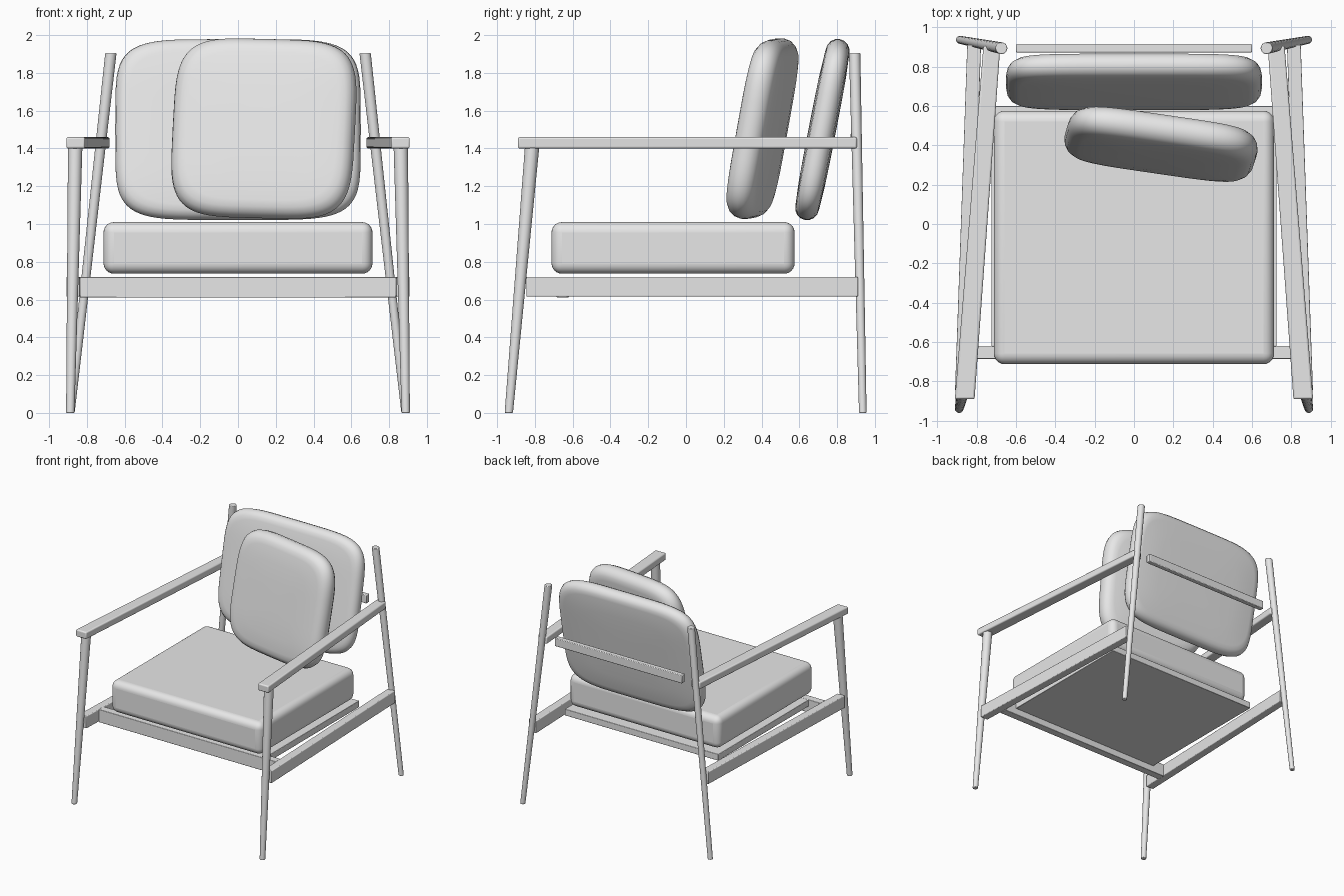
import bpy, bmesh, math
from mathutils import Matrix, Vector

if "Cube" in bpy.data.objects:
    bpy.data.objects.remove(bpy.data.objects["Cube"])

grey = bpy.data.materials.new("light_grey")
grey.diffuse_color = (0.8, 0.8, 0.8, 1)
grey.use_nodes = True
grey.node_tree.nodes["Principled BSDF"].inputs["Base Color"].default_value = grey.diffuse_color


def finish(name, bm, bevel=0.0, segments=2):
    bmesh.ops.recalc_face_normals(bm, faces=bm.faces)
    me = bpy.data.meshes.new(name)
    bm.to_mesh(me)
    bm.free()
    me.materials.append(grey)
    ob = bpy.data.objects.new(name, me)
    bpy.context.collection.objects.link(ob)
    if bevel:
        mod = ob.modifiers.new("bevel", "BEVEL")
        mod.width, mod.segments = bevel, segments
    bpy.context.view_layer.objects.active = ob
    ob.select_set(True)
    bpy.ops.object.shade_smooth_by_angle(angle=math.radians(35))
    ob.select_set(False)
    return ob


def loft(rings, caps=True):
    """Bridge a list of equal-length point loops into a closed skin."""
    bm = bmesh.new()
    loops = [[bm.verts.new(p) for p in r] for r in rings]
    n = len(loops[0])
    for a, b in zip(loops, loops[1:]):
        for i in range(n):
            j = (i + 1) % n
            bm.faces.new((a[i], a[j], b[j], b[i]))
    if caps:
        bm.faces.new(loops[0])
        bm.faces.new(loops[-1])
    return bm


def leg(name, bottom, top, r0, r1, n=24):
    rings = []
    for p, r in ((bottom, r0), (top, r1)):
        rings.append([Vector(p) + Vector((r * math.cos(2 * math.pi * i / n),
                                          r * math.sin(2 * math.pi * i / n), 0))
                      for i in range(n)])
    finish(name, loft(rings), 0.004, 2)


def beam(name, x0, y0, w0, x1, y1, w1, z0, z1, bevel):
    """Bar running front to back, drifting sideways from x0 to x1."""
    rings = [[(x - w, y, z0), (x + w, y, z0), (x + w, y, z1), (x - w, y, z1)]
             for x, y, w in ((x0, y0, w0), (x1, y1, w1))]
    finish(name, loft(rings), bevel, 3)


def box(name, x, y0, y1, z0, z1, bevel, segments=2):
    beam_rings = [[(-x, y, z0), (x, y, z0), (x, y, z1), (-x, y, z1)] for y in (y0, y1)]
    return finish(name, loft(beam_rings), bevel, segments)


def pillow(name, w, h, t, power, inset, centre, tilt, yaw, roll, n=72, m=8):
    """Rounded-square cushion with soft rim and gently crowned faces."""
    def outline(a, b, y):
        pts = []
        for i in range(n):
            c, s = math.cos(2 * math.pi * i / n), math.sin(2 * math.pi * i / n)
            pts.append((a * math.copysign(abs(c) ** (2 / power), c), y,
                        b * math.copysign(abs(s) ** (2 / power), s)))
        return pts

    rim = []
    for k in range(m + 1):
        phi = math.pi * (k / m - 0.5)
        cut = inset * (1 - max(math.cos(phi), 0) ** 0.9)
        rim.append(outline(w / 2 - cut, h / 2 - cut, 0.44 * t * math.sin(phi)))
    crown = [(0.6, 0.485), (0.3, 0.498), (0.05, 0.5)]
    front = [outline(w / 2 * s, h / 2 * s, -d * t) for s, d in reversed(crown)]
    back = [outline(w / 2 * s, h / 2 * s, d * t) for s, d in crown]
    ob = finish(name, loft(front + rim + back))
    ob.data.transform(Matrix.Translation(centre) @ Matrix.Rotation(yaw, 4, 'Z')
                      @ Matrix.Rotation(tilt, 4, 'X') @ Matrix.Rotation(roll, 4, 'Y'))


# legs, armrests and side rails, left and right
for s, side in ((-1, "left"), (1, "right")):
    leg(f"front_leg_{side}", (s * 0.888, -0.938, 0), (s * 0.862, -0.815, 1.405), 0.022, 0.038)
    leg(f"back_leg_{side}", (s * 0.885, 0.936, 0), (s * 0.673, 0.893, 1.905), 0.020, 0.030)
    beam(f"armrest_{side}", s * 0.86, -0.89, 0.05, s * 0.722, 0.905, 0.043, 1.40, 1.46, 0.01)
    beam(f"side_rail_{side}", s * 0.874, -0.845, 0.035, s * 0.812, 0.91, 0.035,
         0.615, 0.72, 0.006)

# seat frame
box("front_rail", 0.836, -0.685, -0.62, 0.61, 0.72, 0.004)
box("seat_platform", 0.725, -0.622, 0.60, 0.665, 0.72, 0.004)
box("back_slat", 0.60, 0.872, 0.914, 1.41, 1.48, 0.005)

# cushions
box("seat_cushion", 0.712, -0.712, 0.575, 0.737, 1.01, 0.055, 6)
pillow("back_cushion", 1.30, 0.975, 0.145, 5.2, 0.07,
       (0, 0.722, 1.50), math.radians(-11), 0, 0)
pillow("loose_pillow", 0.975, 0.965, 0.18, 4.4, 0.085,
       (0.137, 0.405, 1.505), math.radians(-10.5), math.radians(-8), math.radians(1.5))
